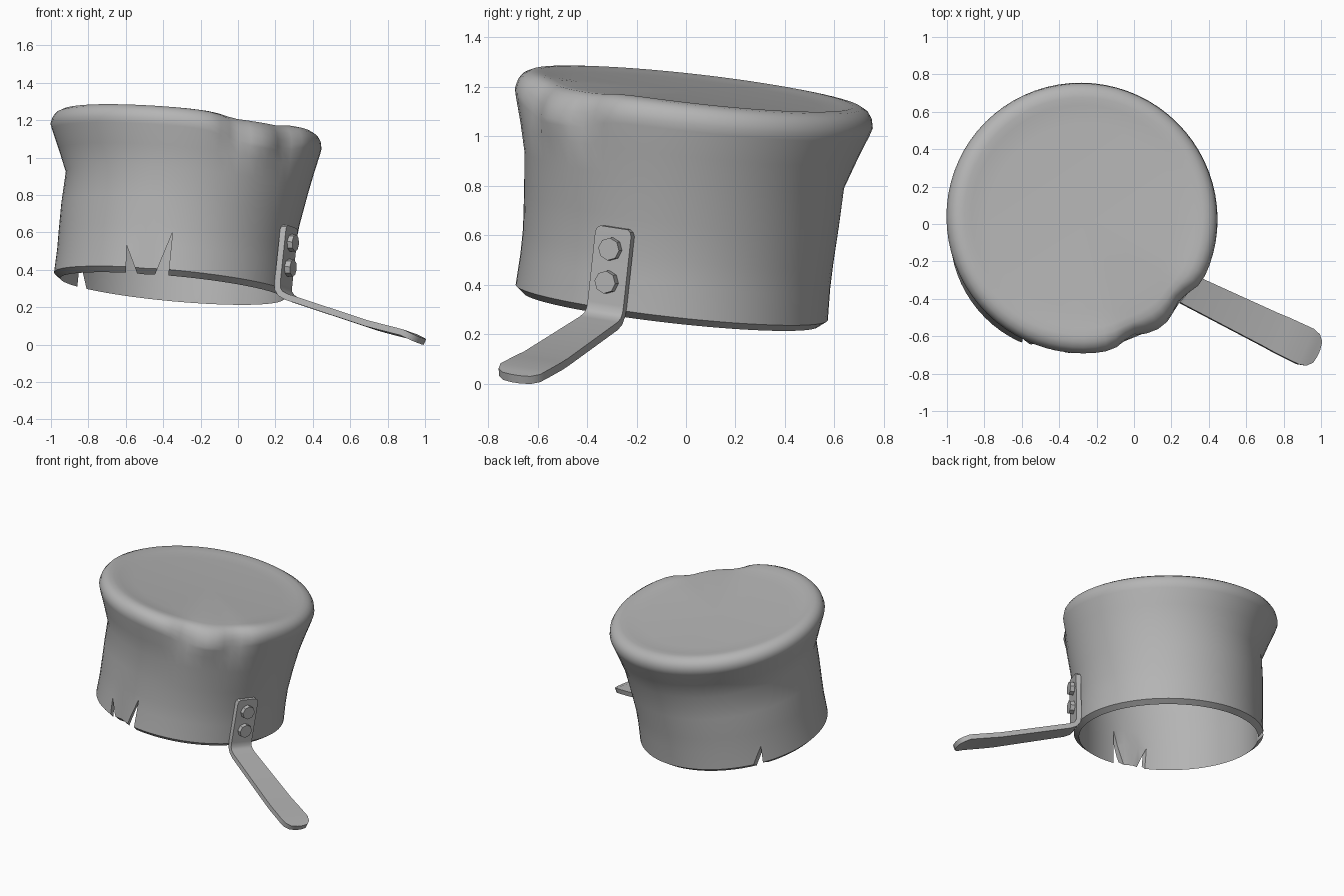
import bpy, bmesh, math
from mathutils import Vector, Matrix

if "Cube" in bpy.data.objects:
    bpy.data.objects.remove(bpy.data.objects["Cube"])

# Tilted frame: origin at the open rim, local z along the pot axis
AXIS = Vector((0.093, 0.114, 1)).normalized()
FRAME = (Matrix.Translation((-0.353, -0.06, 0.308))
         @ Vector((0, 0, 1)).rotation_difference(AXIS).to_matrix().to_4x4())

metal = bpy.data.materials.new("grey_metal")
metal.diffuse_color = (0.46, 0.46, 0.46, 1)
metal.use_nodes = True
metal.node_tree.nodes["Principled BSDF"].inputs["Base Color"].default_value = metal.diffuse_color


def finish(name, bm, matrix=FRAME):
    bmesh.ops.recalc_face_normals(bm, faces=bm.faces)
    bm.transform(matrix)
    mesh = bpy.data.meshes.new(name)
    bm.to_mesh(mesh)
    bm.free()
    ob = bpy.data.objects.new(name, mesh)
    bpy.context.collection.objects.link(ob)
    mesh.materials.append(metal)
    return ob


def activate(ob):
    bpy.ops.object.select_all(action='DESELECT')
    ob.select_set(True)
    bpy.context.view_layer.objects.active = ob


def apply_mod(ob, name):
    activate(ob)
    bpy.ops.object.modifier_apply(modifier=name)


def smooth(ob, deg):
    activate(ob)
    bpy.ops.object.shade_smooth_by_angle(angle=math.radians(deg))


def bump(a, centre, width):
    d = (a - centre + 180) % 360 - 180
    return math.exp(-(d / width) ** 2)


def deform(r, h, deg):
    """Uneven waist, dented base corner and bent rim flap."""
    a = math.radians(deg)
    waist = max(0, 1 - abs(h - 0.565) / 0.25)
    r2 = r + waist * (0.0275 * math.cos(a) - 0.0105 * math.sin(a))
    f = min(1, max(0, (h - 0.6) / 0.22))
    f = f * f * (3 - 2 * f)
    creases = bump(deg, 293, 7) + bump(deg, 321, 7)
    fall = (r / 0.7) ** 8
    r2 -= (0.033 * creases + 0.006 * bump(deg, 307, 14)) * f * fall
    h2 = h - (0.05 * bump(deg, 306, 19) + 0.015 * creases) * f * fall
    r2 -= 0.03 * bump(deg, 256, 5) * max(0, 1 - max(h, 0) / 0.2)
    return r2, h2, a


# Pot: closed profile turned around the axis (open side down)
OUTER = [(.5, .88), (.6, .886), (.64, .893), (.675, .889), (.703, .874), (.72, .85),
         (.728, .815), (.72, .785), (.685, .68), (.65, .565), (.64, .4),
         (.631, .25), (.63, .15), (.635, .02)]
INNER = [(.6, -.008), (.6, .15), (.601, .25), (.608, .4), (.616, .56), (.65, .68),
         (.685, .80), (.66, .845), (.6, .854), (.45, .854)]
SEG = 72
bm = bmesh.new()
rings = []
for r, h in OUTER + INNER:
    ring = []
    for i in range(SEG):
        r2, h2, a = deform(r, h, 360 * i / SEG)
        ring.append(bm.verts.new((r2 * math.cos(a), r2 * math.sin(a), h2)))
    rings.append(ring)
for lo, hi in zip(rings, rings[1:]):
    for i in range(SEG):
        j = (i + 1) % SEG
        bm.faces.new((lo[i], lo[j], hi[j], hi[i]))
for ring, h in ((rings[0], .88), (rings[-1], .854)):
    c = bm.verts.new((0, 0, h))
    for i in range(SEG):
        bm.faces.new((ring[i], ring[(i + 1) % SEG], c))
pot = finish("pot", bm)

# Tears in the rim: triangular prisms along y, cut out of the wall
TEARS = [([(-.603, .25), (-.595, .53), (-.49, .25)], -1, -.3),
         ([(-.495, .25), (-.35, .60), (-.385, .25)], -1, -.3),
         ([(-.875, .15), (-.845, .45), (-.775, .15)], .1, .9)]
bm = bmesh.new()
for tri, y0, y1 in TEARS:
    a = [bm.verts.new((x, y0, z)) for x, z in tri]
    b = [bm.verts.new((x, y1, z)) for x, z in tri]
    bm.faces.new(a)
    bm.faces.new(b[::-1])
    for i in range(3):
        j = (i + 1) % 3
        bm.faces.new((a[i], b[i], b[j], a[j]))
cutter = finish("tear_cutter", bm, Matrix.Identity(4))
cutter.hide_render = True
mod = pot.modifiers.new("tears", 'BOOLEAN')
mod.operation = 'DIFFERENCE'
mod.solver = 'EXACT'
mod.object = cutter
apply_mod(pot, "tears")
bpy.data.objects.remove(cutter)
smooth(pot, 40)

# Handle: bent strip of (radius, height, half width), thickened
AZ = math.radians(-23.8)
out = Vector((math.cos(AZ), math.sin(AZ), 0))
side = Vector((-math.sin(AZ), math.cos(AZ), 0))
up = Vector((0, 0, 1))
STRIP = [(.652, .352, .06), (.652, .342, .074), (.652, .325, .08), (.648, .04, .08),
         (.652, .005, .08), (.672, -.02, .082), (.71, -.037, .084), (1.2, -.163, .098),
         (1.27, -.177, .102), (1.41, -.204, .104), (1.45, -.22, .092), (1.477, -.231, .062),
         (1.486, -.234, .02)]
bm = bmesh.new()
pairs = [[bm.verts.new(out * r + up * h + side * s * w) for s in (-1, 1)] for r, h, w in STRIP]
for p, q in zip(pairs, pairs[1:]):
    bm.faces.new((p[0], p[1], q[1], q[0]))
handle = finish("handle", bm)
mod = handle.modifiers.new("thickness", 'SOLIDIFY')
mod.thickness = 0.034
mod.offset = 0
apply_mod(handle, "thickness")
smooth(handle, 35)

# Two eight-sided rivets on the mounting plate
for n, h in enumerate((.265, .13)):
    bm = bmesh.new()
    turn = Matrix((side, up, out)).transposed().to_4x4()
    bmesh.ops.create_cone(bm, cap_ends=True, segments=8, radius1=.048, radius2=.046, depth=.05,
                          matrix=Matrix.Translation(out * .672 + up * h) @ turn)
    finish(f"rivet_{n + 1}", bm)
